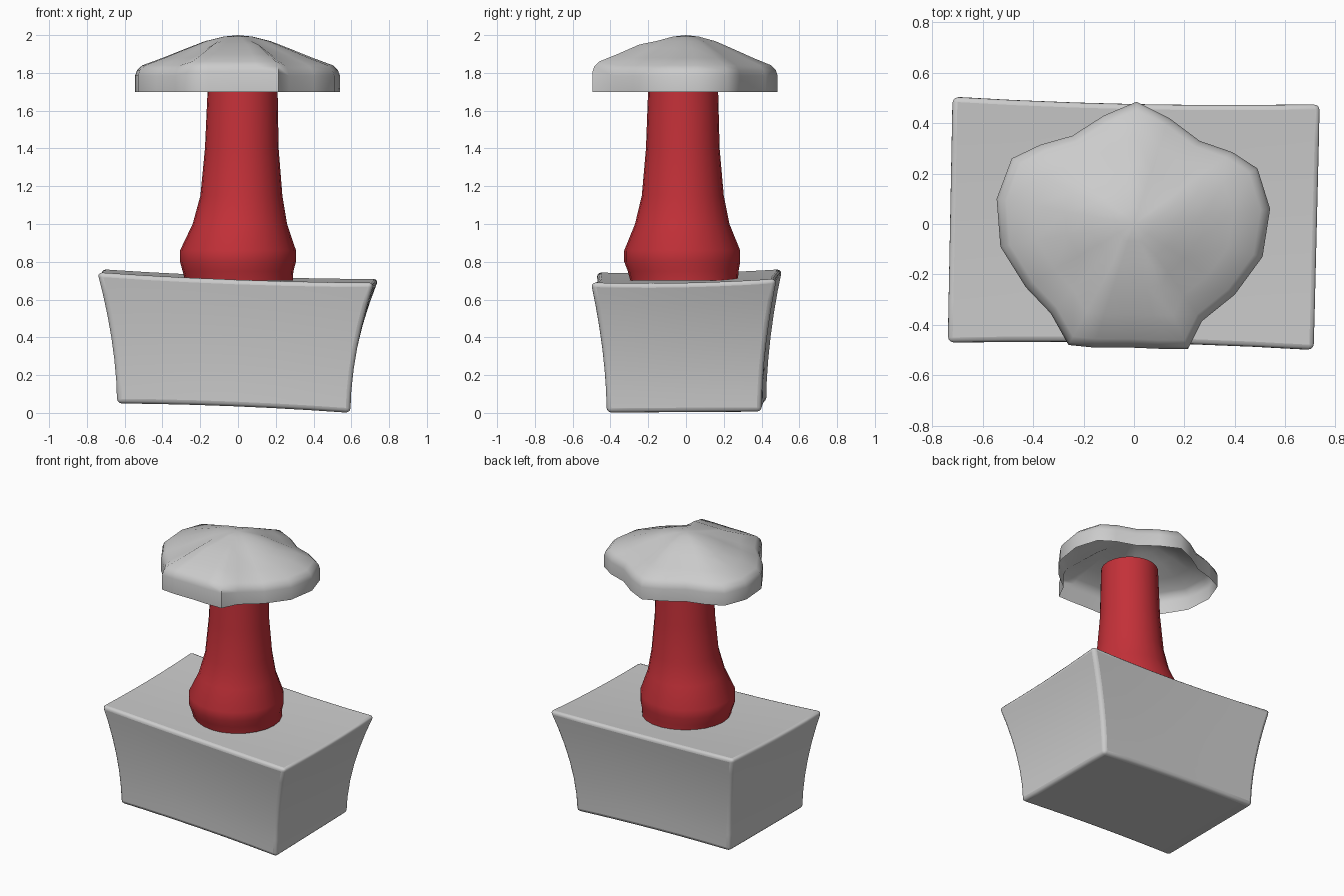
import bpy, bmesh, math
from mathutils import Vector

if "Cube" in bpy.data.objects:
    bpy.data.objects.remove(bpy.data.objects["Cube"])


def finish(name, bm, angle=40):
    bmesh.ops.recalc_face_normals(bm, faces=bm.faces)
    me = bpy.data.meshes.new(name)
    bm.to_mesh(me)
    bm.free()
    ob = bpy.data.objects.new(name, me)
    bpy.context.collection.objects.link(ob)
    bpy.ops.object.select_all(action='DESELECT')
    ob.select_set(True)
    bpy.context.view_layer.objects.active = ob
    bpy.ops.object.shade_smooth_by_angle(angle=math.radians(angle))
    return ob


def loft(bm, rings):
    """Bridge successive closed rings of points."""
    loops = [[bm.verts.new(p) for p in ring] for ring in rings]
    for a, b in zip(loops, loops[1:]):
        n = len(a)
        for i in range(n):
            j = (i + 1) % n
            bm.faces.new((a[i], a[j], b[j], b[i]))
    return loops


# Flared, slightly crooked planter box: a gridded cube warped between corners
bottom = [Vector(c) for c in ((-.64, -.41, .05), (.595, -.42, .0),
                              (.585, .40, .005), (-.64, .425, .055))]
top = [Vector(c) for c in ((-.745, -.475, .745), (.72, -.505, .69),
                           (.745, .48, .71), (-.725, .51, .762))]


def bilinear(c, u, v):
    return c[0].lerp(c[1], u).lerp(c[3].lerp(c[2], u), v)


bm = bmesh.new()
bmesh.ops.create_cube(bm, size=1)
bmesh.ops.subdivide_edges(bm, edges=bm.edges[:], cuts=5, use_grid_fill=True)
for vert in bm.verts:
    u, v, t = (k + .5 for k in vert.co)
    lo, hi = bilinear(bottom, u, v), bilinear(top, u, v)
    p = lo.lerp(hi, t ** 1.8)
    bow_u, bow_v = 4 * u * (1 - u), 4 * v * (1 - v)
    p.z = lo.z + (hi.z - lo.z) * t - t * (.012 * bow_u + .012 * bow_v) + (1 - t) * .01 * bow_u
    p.y -= (2 * v - 1) * .015 * bow_u * t
    vert.co = p
box = finish("planter_box", bm)
bev = box.modifiers.new("rounded_edges", 'BEVEL')
bev.width = .025
bev.segments = 3
bev.limit_method = 'ANGLE'
bev.angle_limit = math.radians(45)

# Red trunk with a bulging foot; columns: x, y, z, radius
profile = [(.005, -.01, .70, .285), (.0, -.015, .75, .293), (.0, -.02, .80, .307),
           (.0, -.02, .86, .307), (.01, -.02, 1.0, .25), (.018, -.017, 1.15, .217),
           (.02, -.017, 1.4, .195), (.025, -.015, 1.75, .184)]
bm = bmesh.new()
loops = loft(bm, [[(x + r * math.cos(a), y + r * math.sin(a), z)
                   for a in (math.tau * i / 24 for i in range(24))]
                  for x, y, z, r in profile])
bm.faces.new(loops[0])
trunk = finish("trunk", bm, 60)
mat = bpy.data.materials.new("red")
mat.diffuse_color = (.55, .03, .04, 1)
mat.use_nodes = True
mat.node_tree.nodes["Principled BSDF"].inputs["Base Color"].default_value = mat.diffuse_color
trunk.data.materials.append(mat)

# Lobed hollow canopy: the plan outline shrinks ring by ring to the crown
outline = [(.01, .485), (.14, .42), (.26, .33), (.39, .285), (.49, .22), (.54, .06),
           (.51, -.13), (.40, -.28), (.27, -.385), (.215, -.495), (.10, -.495),
           (-.02, -.49), (-.16, -.49), (-.26, -.48), (-.33, -.355), (-.43, -.25),
           (-.53, -.09), (-.545, .10), (-.485, .26), (-.37, .315), (-.245, .35),
           (-.12, .43)]
steps = [(1, 1.70), (1, 1.785), (.98, 1.815), (.93, 1.84), (.73, 1.88),
         (.50, 1.93), (.32, 1.968), (.14, 1.992)]
bm = bmesh.new()
loops = loft(bm, [[(x * s, y * s, z + (.02 if y < -.45 and 0 < k < 6 else 0))
                   for x, y in outline] for k, (s, z) in enumerate(steps)])
crown = bm.verts.new((0, 0, 2.0))
for i, vert in enumerate(loops[-1]):
    bm.faces.new((vert, loops[-1][(i + 1) % len(outline)], crown))
finish("canopy", bm, 60)
